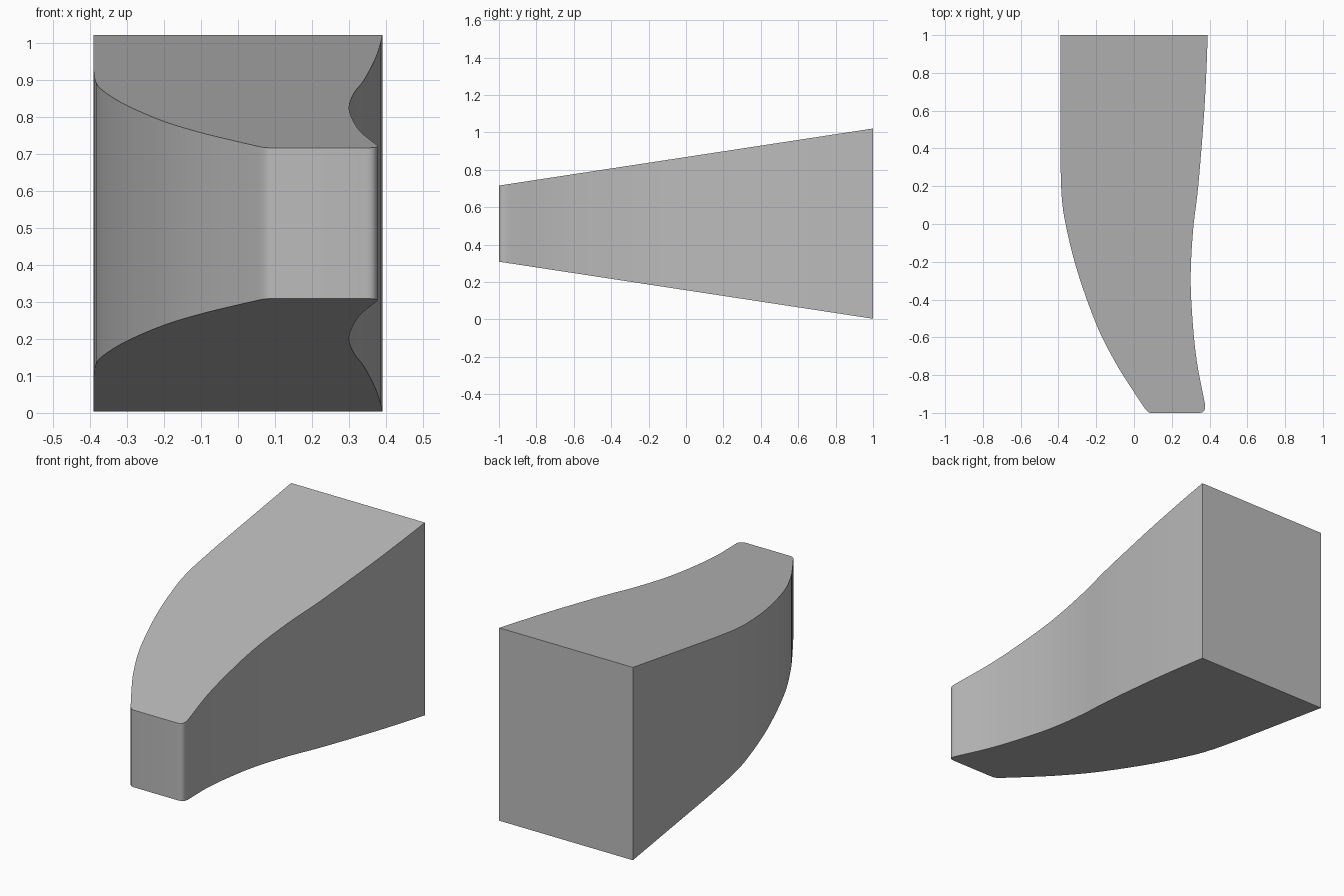
import bpy
import bmesh
import math
from mathutils import Vector

cube = bpy.data.objects.get("Cube")
if cube:
    bpy.data.objects.remove(cube, do_unlink=True)

# Plain grey
grey = bpy.data.materials.new("plain grey")
grey.use_nodes = True
color = (0.5, 0.5, 0.5, 1.0)
grey.diffuse_color = color
grey.node_tree.nodes["Principled BSDF"].inputs["Base Color"].default_value = color


def smooth_path(points, steps=6):
    """Catmull-Rom curve through the given points."""
    p = [Vector(q) for q in points]
    p = [2 * p[0] - p[1]] + p + [2 * p[-1] - p[-2]]
    path = []
    for a, b, c, d in zip(p, p[1:], p[2:], p[3:]):
        for i in range(steps):
            t = i / steps
            path.append(0.5 * (2 * b + (c - a) * t
                               + (2 * a - 5 * b + 4 * c - d) * t ** 2
                               + (3 * b - a - 3 * c + d) * t ** 3))
    return path + [p[-2]]


def rounded_corner(start, corner, end, steps=6):
    """Quadratic curve that rounds a corner, without its end points."""
    a, b, c = Vector(start), Vector(corner), Vector(end)
    return [a * (1 - t) ** 2 + b * 2 * t * (1 - t) + c * t * t
            for t in (i / steps for i in range(1, steps))]


# Plan outline: bulging right flank, blunt nose, hollow left flank
right_flank = smooth_path([(-0.39, 0.37), (-0.383, 0.15), (-0.36, -0.01), (-0.30, -0.25),
                           (-0.20, -0.53), (-0.10, -0.73), (0.0, -0.89), (0.053, -0.97)])
left_flank = smooth_path([(0.376, -0.955), (0.333, -0.73), (0.31, -0.51), (0.30, -0.28),
                          (0.313, -0.03), (0.34, 0.20), (0.37, 0.57), (0.384, 0.83), (0.39, 1.0)])
outline = [Vector((-0.39, 1.0))] + right_flank
outline += rounded_corner(right_flank[-1], (0.072, -1.0), (0.09, -1.0))
outline += [Vector((0.09, -1.0)), Vector((0.345, -1.0))]
outline += rounded_corner((0.345, -1.0), (0.383, -1.0), left_flank[0])
outline += left_flank


# Tapered body: height shrinks evenly towards the nose
def half_height(y):
    return 0.2035 + 0.1525 * (y + 1)


bm = bmesh.new()
middle = 0.512
bottom = [bm.verts.new((p.x, p.y, middle - half_height(p.y))) for p in outline]
top = [bm.verts.new((p.x, p.y, middle + half_height(p.y))) for p in outline]
bm.faces.new(bottom)
bm.faces.new(top)
n = len(outline)
for i in range(n):
    j = (i + 1) % n
    bm.faces.new((bottom[i], bottom[j], top[j], top[i]))
bmesh.ops.recalc_face_normals(bm, faces=bm.faces)

mesh = bpy.data.meshes.new("tapered_curved_body")
bm.to_mesh(mesh)
bm.free()
mesh.materials.append(grey)
body = bpy.data.objects.new("tapered_curved_body", mesh)
bpy.context.collection.objects.link(body)

bpy.ops.object.select_all(action='DESELECT')
body.select_set(True)
bpy.context.view_layer.objects.active = body
bpy.ops.object.shade_smooth_by_angle(angle=math.radians(30))
